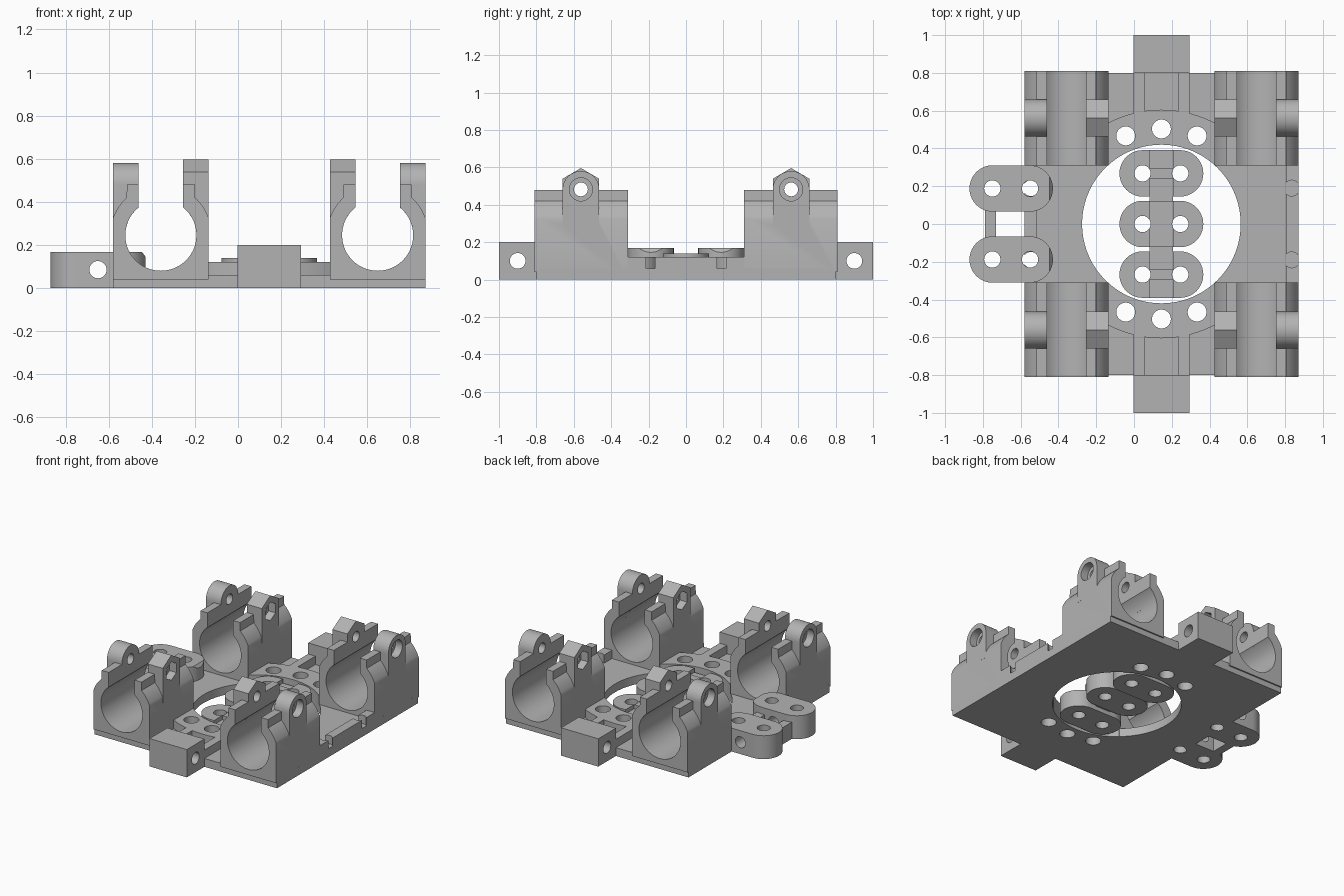
import bpy, bmesh, math
from mathutils import Matrix, Vector

if "Cube" in bpy.data.objects:
    bpy.data.objects.remove(bpy.data.objects["Cube"])

CX = 0.145          # symmetry axis of the carriage; all parts are modelled around it
grey = bpy.data.materials.new("plain grey")
grey.diffuse_color = (0.45, 0.45, 0.45, 1)
grey.use_nodes = True
grey.node_tree.nodes["Principled BSDF"].inputs["Base Color"].default_value = grey.diffuse_color


def make(name, bm):
    bmesh.ops.recalc_face_normals(bm, faces=bm.faces)
    me = bpy.data.meshes.new(name)
    bm.to_mesh(me)
    bm.free()
    ob = bpy.data.objects.new(name, me)
    ob.location.x = CX
    me.materials.append(grey)
    bpy.context.collection.objects.link(ob)
    return ob


def prism(name, pts, a, b, axis="z"):
    """Extrude a 2D outline from a to b along an axis."""
    place = {"x": lambda p, h: (h, p[0], p[1]),
             "y": lambda p, h: (p[0], h, p[1]),
             "z": lambda p, h: (p[0], p[1], h)}[axis]
    bm = bmesh.new()
    f = bm.faces.new([bm.verts.new(place(p, a)) for p in pts])
    r = bmesh.ops.extrude_face_region(bm, geom=[f])
    vs = [g for g in r["geom"] if isinstance(g, bmesh.types.BMVert)]
    bmesh.ops.translate(bm, verts=vs, vec=Vector(place((0, 0), b - a)))
    return make(name, bm)


def arc(cx, cy, r, a0, a1, n):
    return [(cx + r * math.cos(math.radians(a0 + (a1 - a0) * i / n)),
             cy + r * math.sin(math.radians(a0 + (a1 - a0) * i / n))) for i in range(n + 1)]


def rod(cx, cy, r, a, b, axis="z", n=32, turn=0):
    return prism("cutter", arc(cx, cy, r, turn, turn + 360, n)[:-1], a, b, axis)


def box(name, x0, x1, y0, y1, z0, z1):
    return prism(name, [(x0, y0), (x1, y0), (x1, y1), (x0, y1)], z0, z1)


def apply(ob, kind, **kw):
    m = ob.modifiers.new(kind, kind)
    for k, v in kw.items():
        setattr(m, k, v)
    bpy.context.view_layer.objects.active = ob
    bpy.ops.object.modifier_apply(modifier=m.name)


def combine(ob, others, op="DIFFERENCE"):
    for c in others:
        apply(ob, "BOOLEAN", operation=op, solver="EXACT", object=c)
        bpy.data.objects.remove(c)


def mirror(ob, x, y):
    apply(ob, "MIRROR", use_axis=(x, y, False), use_mirror_merge=False)


def bolt_holes():
    return [rod(0.503 * math.sin(a), s * 0.503 * math.cos(a), 0.05, -0.1, 0.3)
            for s in (1, -1) for a in (-0.385, 0, 0.385)]


def stadium(x, y, half_len, r):
    d = half_len - r
    return arc(x + d, y, r, -90, 90, 20) + arc(x - d, y, r, 90, 270, 20)


# base plate with round opening, bolt holes and bracket holes
plate = box("base_plate", -0.725, 0.725, -0.8, 0.8, 0, 0.06)
combine(plate, [rod(0, 0, 0.42, -0.1, 0.3, n=72)] + bolt_holes()
        + [rod(-0.69, s * 0.19, 0.042, -0.1, 0.3) for s in (1, -1)])

# raised bolt flange in front of and behind the opening
flange = rod(0, 0, 0.605, 0.05, 0.12, n=96)
flange.name = "bolt_flange"
combine(flange, [box("cutter", -0.281, 0.281, -0.7, 0.7, 0, 0.3)], "INTERSECT")
combine(flange, [rod(0, 0, 0.42, -0.1, 0.3, n=72)] + bolt_holes())

# low walls along both sides
wall = box("side_wall", -0.725, -0.66, -0.312, 0.312, 0.05, 0.12)
combine(wall, [rod(-0.69, s * 0.19, 0.042, -0.1, 0.3) for s in (1, -1)])
mirror(wall, True, False)

# end tabs with a cross hole, and rails leading back to the flange
tab = box("end_tab", -0.148, 0.148, 0.8, 1.0, 0, 0.2)
combine(tab, [rod(0.9, 0.1, 0.042, -0.4, 0.4, "x")])
mirror(tab, False, True)
rail = box("tab_rail", -0.148, -0.09, 0.58, 0.8, 0.05, 0.12)
mirror(rail, True, True)

# bearing clamps: C-shaped profile with a bore open at the top
BX, BZ = -0.503, 0.245
half = [(0.222, 0.0)] + arc(0, BZ, 0.236, 20.0, 47.8, 8) + [(0.158, 0.48), (0.103, 0.48)]
a = math.degrees(math.acos(0.103 / 0.165))
bore = arc(0, BZ, 0.165, a, -180 - a, 48)
outline = half + bore + [(-x, z) for x, z in reversed(half)]
outline = [(BX + x, z) for x, z in outline]
clamp = prism("bearing_clamp", outline, 0.31, 0.81, "y")
combine(clamp, [box("cutter", -1, 0, 0.8, 0.9, -0.1, 0.04)])

# bolt ears: rounded on the outside, hexagonal on the inside
EY, EZ, W = 0.562, 0.482, 0.098
round_ear = prism("ear", [(EY - W, 0.29), (EY + W, 0.29)] + arc(EY, EZ, W, 0, 180, 20),
                  -0.725, BX - 0.103, "x")
hex_ear = prism("ear", [(EY - W, 0.29), (EY + W, 0.29), (EY + W, EZ + 0.057),
                        (EY, EZ + 0.114), (EY - W, EZ + 0.057)], BX + 0.103, -0.281, "x")
for ear in (round_ear, hex_ear):
    combine(ear, [rod(BX, BZ, 0.165, 0, 1, "y", 48)])
combine(clamp, [round_ear, hex_ear], "UNION")
combine(clamp, [rod(EY, EZ, 0.037, -1, 0, "x"),
                rod(EY, EZ, 0.062, -0.8, -0.67, "x"),
                rod(EY, EZ, 0.066, -0.335, -0.2, "x", 6, 30)])
mirror(clamp, True, True)

# three linked pads inside the opening
for name, y, z0, z1 in (("front_pad", -0.268, 0, 0.12), ("middle_pad", 0, 0.02, 0.14),
                        ("back_pad", 0.268, 0, 0.12)):
    pad = prism(name, stadium(0, y, 0.222, 0.123), z0, z1)
    cuts = [rod(s * 0.1, y, 0.043, -0.1, 0.3) for s in (1, -1)]
    if y:
        cuts += [box("cutter", -0.062, 0.062, y + s * 0.078 - 0.05, y + s * 0.078 + 0.05,
                     z1 - 0.03, 0.3) for s in (1, -1)]
    else:
        cuts.append(box("cutter", -0.062, 0.062, -0.2, 0.2, z1 - 0.015, 0.3))
    combine(pad, cuts)
link = box("pad_link", -0.062, 0.062, 0.1, 0.17, 0.03, 0.085)
mirror(link, False, True)

# side bracket: two tall pads joined by a strip, pierced by a cross hole
bracket = prism("bracket_pad", stadium(-0.795, 0.188, 0.221, 0.123), 0, 0.168)
combine(bracket, [rod(-0.795 + s * 0.1, 0.188, 0.043, -0.1, 0.3) for s in (1, -1)]
        + [rod(-0.795, 0.085, 0.04, -0.1, 0.5, "y"),
           prism("cutter", [(-0.6, 0.18), (-0.55, 0.18), (-0.55, 0.11), (-0.574, 0.145)],
                 0, 0.5, "y")])
mirror(bracket, False, True)
box("bracket_strip", -0.935, -0.875, -0.08, 0.08, 0.0, 0.12)

# smooth the curved surfaces, keep edges crisp
for ob in bpy.context.scene.objects:
    bpy.ops.object.select_all(action="DESELECT")
    ob.select_set(True)
    bpy.context.view_layer.objects.active = ob
    bpy.ops.object.shade_smooth_by_angle(angle=math.radians(25))
